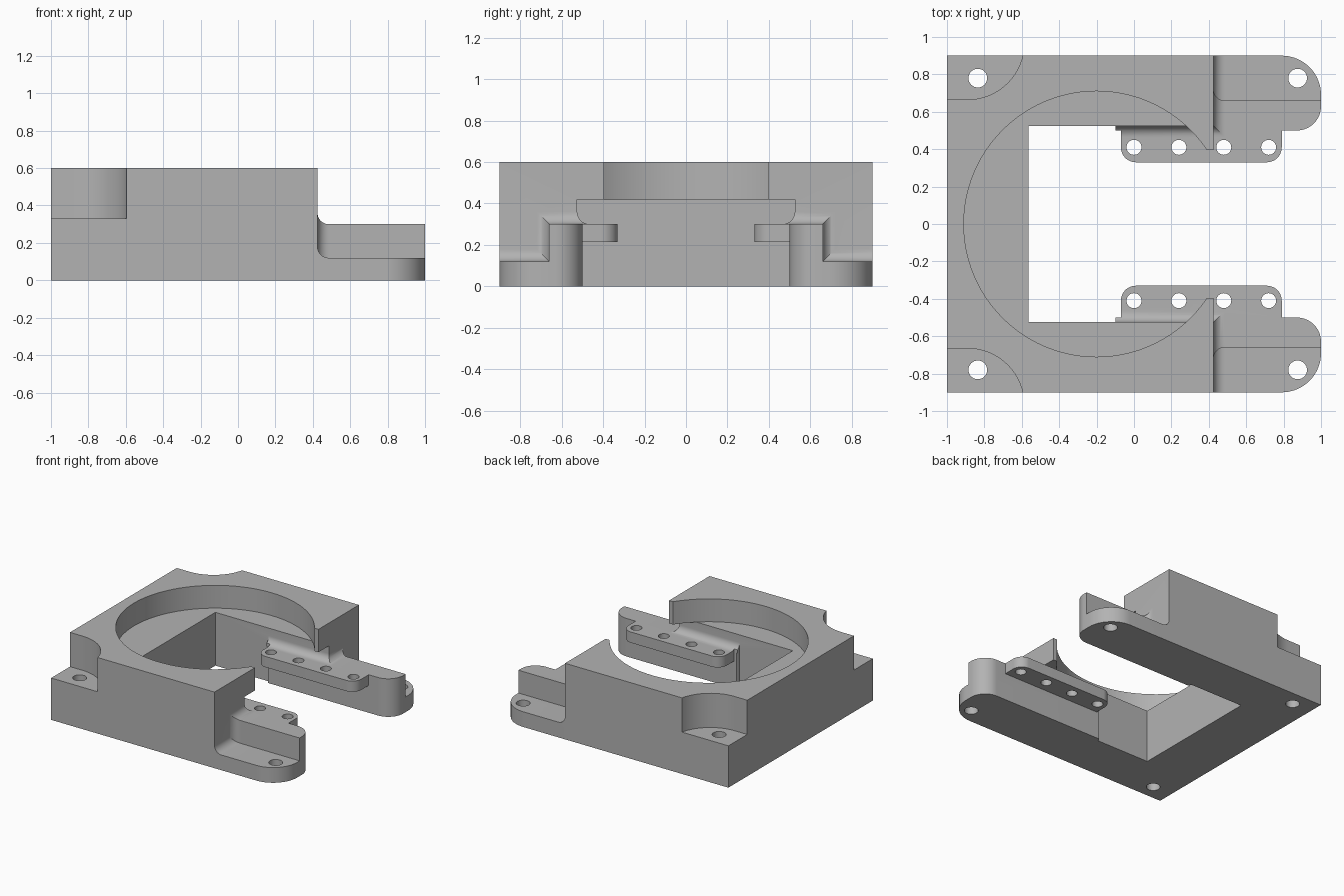
import bpy, bmesh, math

cube = bpy.data.objects.get("Cube")
if cube:
    bpy.data.objects.remove(cube, do_unlink=True)

grey = bpy.data.materials.new("plain grey")
grey.use_nodes = True
grey.diffuse_color = (0.45, 0.45, 0.45, 1)
grey.node_tree.nodes["Principled BSDF"].inputs["Base Color"].default_value = (0.45, 0.45, 0.45, 1)


def finish(name, bm):
    bmesh.ops.recalc_face_normals(bm, faces=bm.faces)
    mesh = bpy.data.meshes.new(name)
    bm.to_mesh(mesh)
    bm.free()
    mesh.materials.append(grey)
    ob = bpy.data.objects.new(name, mesh)
    bpy.context.collection.objects.link(ob)
    return ob


def arc(cx, cy, r, a0, a1, n=16):
    """Points on an arc, angles in degrees."""
    return [(cx + r * math.cos(math.radians(a0 + (a1 - a0) * i / n)),
             cy + r * math.sin(math.radians(a0 + (a1 - a0) * i / n))) for i in range(n + 1)]


def prism(name, outline, z0, z1, side=1):
    """Extrude a plan outline; side = -1 mirrors it across y = 0."""
    bm = bmesh.new()
    face = bm.faces.new([bm.verts.new((x, y * side, z0)) for x, y in outline])
    top = bmesh.ops.extrude_face_region(bm, geom=[face])["geom"]
    bmesh.ops.translate(bm, vec=(0, 0, z1 - z0),
                        verts=[g for g in top if isinstance(g, bmesh.types.BMVert)])
    return finish(name, bm)


def rect(x0, x1, y0, y1):
    return [(x0, y0), (x1, y0), (x1, y1), (x0, y1)]


def circle(x, y, r, n=48):
    return arc(x, y, r, 0, 360, n)[:-1]


def combine(target, other, operation):
    """Apply a boolean and discard the helper."""
    mod = target.modifiers.new(operation.lower(), 'BOOLEAN')
    mod.operation, mod.solver, mod.object = operation, 'EXACT', other
    bpy.context.view_layer.objects.active = target
    bpy.ops.object.modifier_apply(modifier=mod.name)
    bpy.data.objects.remove(other, do_unlink=True)


def fillet_sweep(name, side, r=0.06, n=10):
    """Concave fillet following the foot of the body wall around the arm step."""
    section = [(r * (1 - math.sin(t)), r * (1 - math.cos(t)))
               for t in (math.pi / 2 * i / n for i in range(n + 1))] + [(-0.05, -0.05)]
    bm = bmesh.new()
    rows = []
    for u, d in section:
        path = [(-0.1, 0.525 - u, 0.3 + d), (0.425 + u, 0.525 - u, 0.3 + d),
                (0.425 + u, 0.66 + d, 0.3 + d), (0.425 + u, 0.66 + d, 0.12 + d),
                (0.425 + u, 0.9, 0.12 + d)]
        rows.append([bm.verts.new((x, y * side, z)) for x, y, z in path])
    for i, a in enumerate(rows):
        b = rows[(i + 1) % len(rows)]
        for j in range(4):
            bm.faces.new((a[j], a[j + 1], b[j + 1], b[j]))
    for j in (0, 4):
        bm.faces.new([row[j] for row in rows])
    return finish(name, bm)


# Main block with round pocket, square opening and mouth
body = prism("mounting_bracket", rect(-1, 0.425, -0.9, 0.9), 0, 0.6)
combine(body, prism("round_pocket", circle(-0.2, 0, 0.71, 96), 0.42, 0.8), 'DIFFERENCE')
combine(body, prism("square_opening", rect(-0.565, 0.7, -0.525, 0.525), -0.1, 0.42), 'DIFFERENCE')
combine(body, prism("mouth", rect(0.2, 0.7, -0.395, 0.395), 0.3, 0.8), 'DIFFERENCE')

arm_plan = ([(-0.09, 0.5)] + arc(0.87, 0.63, 0.13, -90, 0) + arc(0.79, 0.69, 0.21, 0, 90)
            + [(0.2, 0.9), (0.2, 0.7), (-0.1, 0.7), (-0.1, 0.52)])
riser_plan = [(-0.09, 0.5)] + arc(0.87, 0.63, 0.13, -90, 0) + [(1, 0.66), (-0.1, 0.66), (-0.1, 0.52)]
tab_plan = arc(0.01, 0.41, 0.08, 180, 270) + arc(0.71, 0.41, 0.08, 270, 360) + [(0.79, 0.6), (-0.07, 0.6)]
corner_plan = [(-1.2, 0.665)] + arc(-0.89, 0.968, 0.303, -90, 0) + [(-0.587, 1.2), (-1.2, 1.2)]

for side in (1, -1):
    # Stepped arm with inner tab and fillets
    combine(body, prism("arm", arm_plan, 0, 0.12, side), 'UNION')
    combine(body, prism("arm_riser", riser_plan, 0, 0.3, side), 'UNION')
    combine(body, prism("tab", tab_plan, 0.215, 0.3, side), 'UNION')
    combine(body, fillet_sweep("fillet", side), 'UNION')
    combine(body, prism("fillet_end_trim", rect(-0.15, -0.07, 0.4, 0.5), 0.1, 0.5, side), 'DIFFERENCE')
    # Scooped corner seat
    combine(body, prism("corner_seat", corner_plan, 0.33, 0.8, side), 'DIFFERENCE')
    # Screw holes
    holes = [(-0.835, 0.78, 0.05), (0.875, 0.78, 0.05)] + [(0.24 * i, 0.41, 0.04) for i in range(4)]
    for x, y, r in holes:
        combine(body, prism("screw_hole", circle(x, y, r, 32), -0.1, 0.55, side), 'DIFFERENCE')

# Smooth curved walls, keep edges crisp
bpy.ops.object.select_all(action='DESELECT')
body.select_set(True)
bpy.context.view_layer.objects.active = body
bpy.ops.object.shade_smooth_by_angle(angle=math.radians(30))
